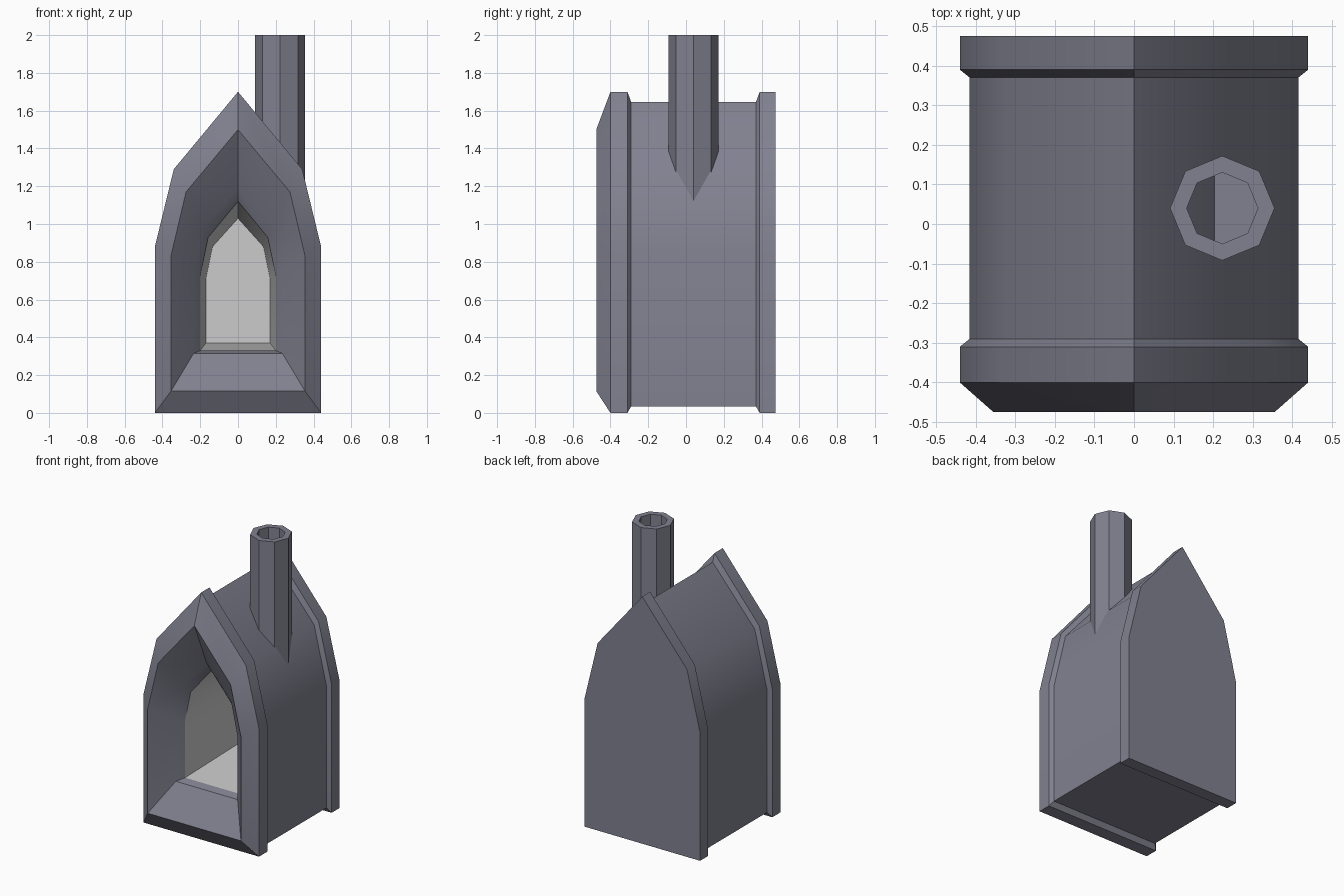
import bpy, bmesh, math

if "Cube" in bpy.data.objects:
    bpy.data.objects.remove(bpy.data.objects["Cube"])

dark = bpy.data.materials.new("slate")
dark.diffuse_color = (0.22, 0.22, 0.28, 1)
dark.use_nodes = True
dark.node_tree.nodes["Principled BSDF"].inputs["Base Color"].default_value = dark.diffuse_color


def arch(hw, z0, z1, sx, sz, top):
    """Pointed-arch loop: half width, base, wall top, shoulder, apex."""
    right = [(hw, z0), (hw, z1), (sx, sz)]
    return right + [(0, top)] + [(-x, z) for x, z in reversed(right)]


def loft(name, loops, caps, mat=None):
    """Skin a series of equal-length vertex loops; cap first/last on request."""
    bm = bmesh.new()
    rows = [[bm.verts.new(p) for p in loop] for loop in loops]
    n = len(rows[0])
    for a, b in zip(rows, rows[1:]):
        for i in range(n):
            j = (i + 1) % n
            bm.faces.new((a[i], a[j], b[j], b[i]))
    if caps[0]:
        bm.faces.new(rows[0])
    if caps[1]:
        bm.faces.new(rows[-1])
    me = bpy.data.meshes.new(name)
    ob = bpy.data.objects.new(name, me)
    bpy.context.collection.objects.link(ob)
    bmesh.ops.recalc_face_normals(bm, faces=bm.faces)
    bm.to_mesh(me)
    bm.free()
    if mat:
        me.materials.append(mat)
    bpy.context.view_layer.objects.active = ob
    ob.select_set(True)
    bpy.ops.object.shade_smooth_by_angle(angle=math.radians(30))
    ob.select_set(False)
    return ob


def at(y, profile):
    return [(x, y, z) for x, z in profile]


full = arch(0.44, 0, 0.88, 0.34, 1.29, 1.70)
body = arch(0.415, 0.035, 0.87, 0.32, 1.27, 1.645)
rim = arch(0.355, 0.115, 0.83, 0.275, 1.17, 1.50)
throat = arch(0.235, 0.315, 0.75, 0.185, 0.98, 1.19)
mouth = arch(0.20, 0.33, 0.725, 0.157, 0.93, 1.12)
rear = arch(0.17, 0.37, 0.71, 0.135, 0.88, 1.03)

# Outer shell: opening, front rim, recessed body, back band
loft("stove_shell", [
    at(-0.29, mouth), at(-0.34, throat), at(-0.475, rim), at(-0.40, full),
    at(-0.31, full), at(-0.29, body), at(0.37, body), at(0.39, full),
    at(0.475, full)], (False, True), dark)

# Pale firebox lining inside the opening
lining = loft("firebox_lining", [at(-0.29, mouth), at(0.36, rear)], (False, True))
lining.data.flip_normals()


# Eight-sided hollow chimney sunk into the right roof slope
def ring(r, z):
    return [(0.223 + r * math.cos(i * math.pi / 4),
             0.04 + r * math.sin(i * math.pi / 4), z) for i in range(8)]


loft("chimney", [ring(0.132, 1.10), ring(0.132, 2.0), ring(0.09, 2.0),
                 ring(0.09, 1.407)], (True, True), dark)
for ob in (bpy.data.objects["chimney"],):
    bpy.context.view_layer.objects.active = ob
    ob.select_set(True)
    bpy.ops.object.shade_smooth_by_angle(angle=math.radians(50))
    ob.select_set(False)
